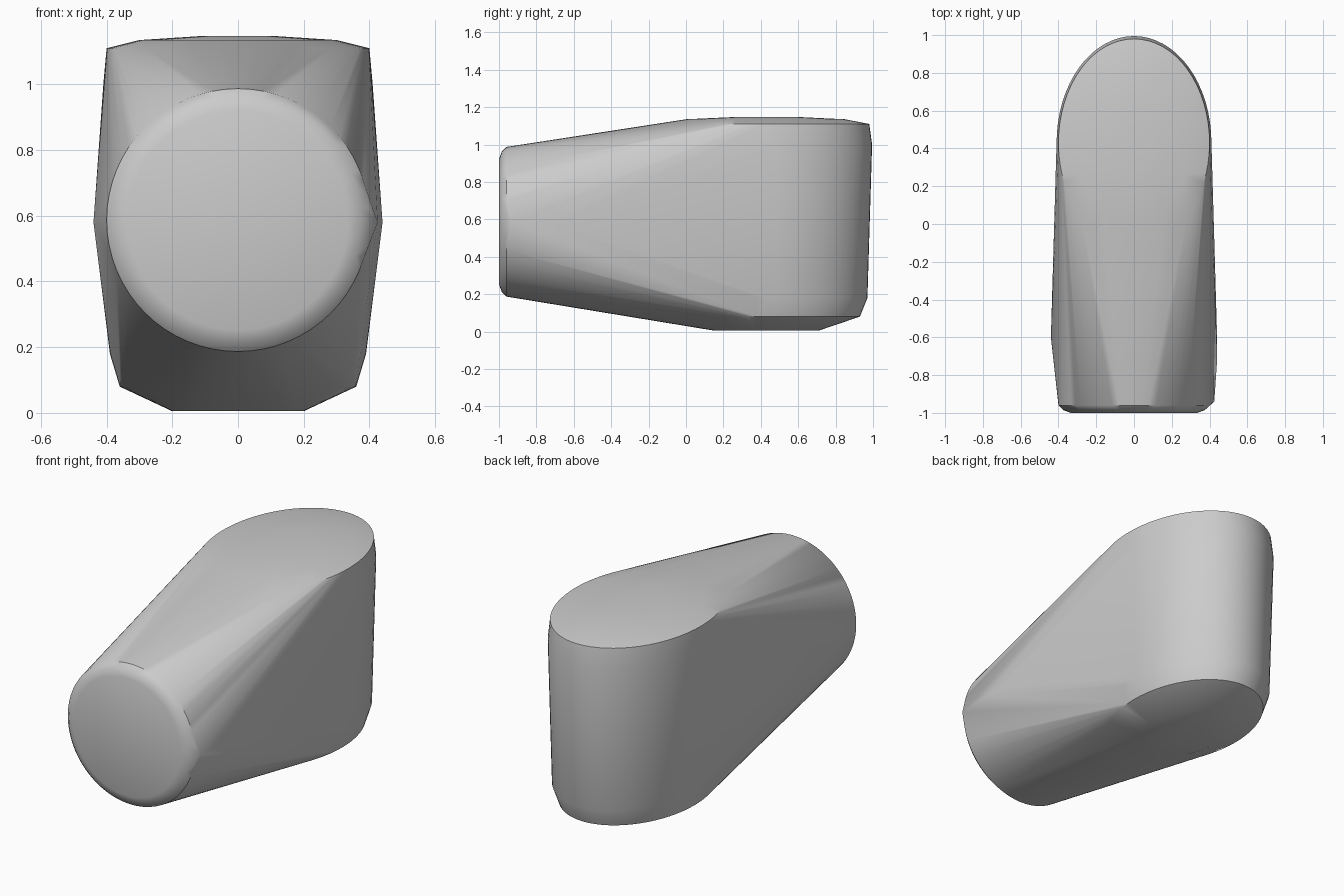
import bpy, bmesh
from math import cos, sin, tau

cube = bpy.data.objects.get("Cube")
if cube:
    bpy.data.objects.remove(cube, do_unlink=True)

grey = bpy.data.materials.new("plain grey")
grey.use_nodes = True
colour = (0.6, 0.6, 0.6, 1)
grey.diffuse_color = colour
grey.node_tree.nodes["Principled BSDF"].inputs["Base Color"].default_value = colour

SEGMENTS = 64
bm = bmesh.new()


def ring(point):
    """Add one ring of points, placed by a function of cosine and sine."""
    for i in range(SEGMENTS):
        a = tau * i / SEGMENTS
        bm.verts.new(point(cos(a), sin(a)))


# Upright oval column: height, half width, half depth, centre depth
for z, rx, ry, cy in [
    (0.005, 0.20, 0.28, 0.43), (0.08, 0.36, 0.50, 0.43),
    (0.18, 0.39, 0.54, 0.43), (1.00, 0.41, 0.565, 0.43),
    (1.11, 0.40, 0.55, 0.43), (1.135, 0.30, 0.425, 0.425),
    (1.148, 0.10, 0.15, 0.43),
]:
    ring(lambda c, s: (rx * c, cy + ry * s, z))

# Round front end with a bevelled rim: depth, radius
for y, r in [(-1.0, 0.335), (-0.985, 0.375), (-0.96, 0.40)]:
    ring(lambda c, s: (r * c, y, 0.587 + r * s))

# Side bulges, with a small extra corner on the left
for point in [(-0.44, -0.60, 0.58), (0.44, -0.60, 0.58),
              (0.44, -0.72, 0.58), (0.425, -0.94, 0.58)]:
    bm.verts.new(point)

# Wrap everything in one tight skin
hull = bmesh.ops.convex_hull(bm, input=bm.verts)
spare = {v for v in hull["geom_interior"] + hull["geom_unused"]
         if isinstance(v, bmesh.types.BMVert)}
bmesh.ops.delete(bm, geom=list(spare), context="VERTS")
bmesh.ops.recalc_face_normals(bm, faces=bm.faces)

mesh = bpy.data.meshes.new("body_shell")
bm.to_mesh(mesh)
bm.free()
mesh.materials.append(grey)
body = bpy.data.objects.new("body_shell", mesh)
bpy.context.collection.objects.link(body)

# Soft shading with a crisp rim
bpy.ops.object.select_all(action="DESELECT")
body.select_set(True)
bpy.context.view_layer.objects.active = body
bpy.ops.object.shade_smooth_by_angle(angle=0.6)
